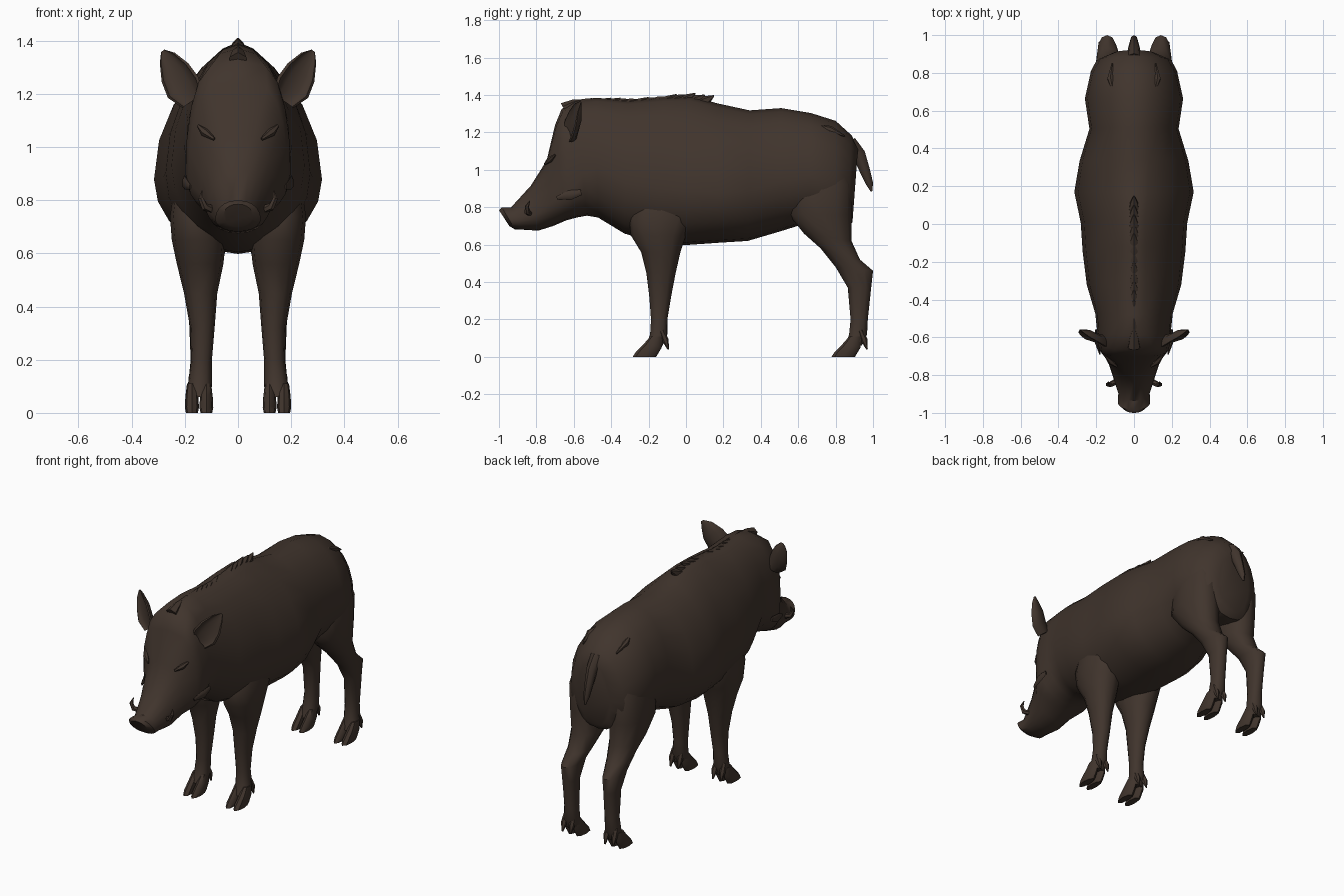
import bpy, bmesh, math, random
from mathutils import Vector as V

random.seed(3)


def material(name, rgb):
    m = bpy.data.materials.new(name)
    m.diffuse_color = (*rgb, 1)
    return m


HIDE = material("dark brown hide", (0.052, 0.035, 0.026))


def loft(name, rings):
    """Skin a list of equal-length point rings and cap both ends."""
    bm = bmesh.new()
    rows = [[bm.verts.new(p) for p in r] for r in rings]
    n = len(rows[0])
    for a, b in zip(rows, rows[1:]):
        for i in range(n):
            bm.faces.new((a[i], a[(i + 1) % n], b[(i + 1) % n], b[i]))
    bm.faces.new(rows[0])
    bm.faces.new(rows[-1])
    bmesh.ops.recalc_face_normals(bm, faces=bm.faces)
    me = bpy.data.meshes.new(name)
    bm.to_mesh(me)
    bm.free()
    me.materials.append(HIDE)
    ob = bpy.data.objects.new(name, me)
    bpy.context.collection.objects.link(ob)
    return ob


def spow(v, e):
    return math.copysign(abs(v) ** e, v)


def body_ring(yt, zt, yb, zb, w, f, e, n=20):
    """Upright section from (yt, zt) to (yb, zb), widest at height fraction f."""
    ring = []
    for i in range(n):
        a = 2 * math.pi * i / n
        c = math.cos(a)
        t = f + c * ((1 - f) if c > 0 else f)
        x = w * spow(math.sin(a), e if c > 0 else 0.95)
        ring.append((x, yb + (yt - yb) * t, zb + (zt - zb) * t))
    return ring


def leg_ring(s, z, y0, y1, x0, x1, tilt=0.0, n=12):
    """Level section of a limb; tilt raises its front edge."""
    ring = []
    for i in range(n):
        a = 2 * math.pi * i / n
        c, d = spow(math.cos(a), 0.9), spow(math.sin(a), 0.9)
        ring.append((s * ((x0 + x1) / 2 + c * (x1 - x0) / 2),
                     (y0 + y1) / 2 + d * (y1 - y0) / 2, z - d * tilt))
    return ring


def spike(name, points, radii, n=6, flat=1.0):
    """Tapering tube along a path; flat squashes it sideways in x."""
    pts = [V(p) for p in points]
    rings = []
    for i, p in enumerate(pts):
        d = (pts[min(i + 1, len(pts) - 1)] - pts[max(i - 1, 0)]).normalized()
        u = d.cross(V((1, 0, 0))).normalized()
        v = u.cross(d)
        rings.append([p + radii[i] * (u * math.cos(k * 2 * math.pi / n)
                      + v * flat * math.sin(k * 2 * math.pi / n)) for k in range(n)])
    return loft(name, rings)


# Body and head: one skin from snout disc to rump
loft("body_and_head", [body_ring(*r) for r in (
    (-1.0, .785, -.945, .70, .055, .5, .9),
    (-.985, .80, -.915, .682, .086, .4, .9),
    (-.935, .80, -.87, .68, .083, .4, .9),
    (-.83, .915, -.79, .675, .113, .35, .9),
    (-.745, 1.05, -.71, .70, .14, .35, .75),
    (-.70, 1.24, -.64, .73, .187, .26, .45),
    (-.665, 1.325, -.585, .745, .198, .27, .55),
    (-.59, 1.37, -.53, .755, .197, .35, .9),
    (-.48, 1.385, -.47, .745, .205, .42, 1.1),
    (-.31, 1.372, -.33, .66, .25, .38, 1.2),
    (-.12, 1.39, -.16, .605, .272, .38, 1.3),
    (.02, 1.395, 0, .598, .282, .36, 1.35),
    (.17, 1.355, .17, .61, .316, .36, 1.25),
    (.34, 1.318, .33, .62, .288, .38, 1.1),
    (.51, 1.33, .50, .67, .236, .4, 1),
    (.67, 1.303, .66, .72, .26, .42, 1.05),
    (.80, 1.262, .80, .69, .23, .42, 1),
    (.885, 1.185, .865, .69, .185, .42, 1),
    (.92, 1.12, .89, .72, .11, .45, 1),
)])

# Limbs: z, front y, back y, inner x, outer x, tilt
FRONT = ((.98, -.18, -.02, .12, .19), (.86, -.27, .03, .09, .238),
         (.74, -.305, .04, .06, .256),
         (.65, -.295, .0, .045, .249), (.56, -.24, -.03, .055, .23),
         (.45, -.212, -.055, .078, .203), (.32, -.196, -.08, .088, .18),
         (.2, -.187, -.1, .098, .176), (.12, -.192, -.1, .098, .186),
         (.06, -.215, -.125, .1, .192))
HIND = ((1.08, .64, .82, .11, .195), (.92, .56, .885, .07, .238),
        (.76, .55, .885, .03, .242), (.64, .63, .885, .04, .222, .02),
        (.55, .72, .93, .062, .205, .03), (.47, .80, 1.0, .09, .195, .01),
        (.37, .865, .99, .098, .185), (.2, .88, .972, .1, .178),
        (.12, .872, .968, .098, .186), (.06, .85, .94, .1, .192))

for s, side in ((1, "left"), (-1, "right")):
    for name, rows, dy in (("front", FRONT, 0), ("hind", HIND, 1.063)):
        loft(f"{name}_leg_{side}", [leg_ring(s, *r) for r in rows])
        # Cloven hooves and dewclaws
        for xa, xb in ((.093, .145), (.147, .2)):
            toe = ((.11, -.19, -.125, xa + .008, xb - .008),
                   (.06, -.225, -.13, xa + .002, xb - .002, .01),
                   (.02, -.27, -.15, xa, xb, .004),
                   (0, -.285, -.16, xa + .004, xb - .004))
            loft(f"{name}_hoof_{side}", [leg_ring(
                s, r[0], r[1] + dy, r[2] + dy, *r[3:], n=8) for r in toe])
            xm = s * (xa + xb) / 2
            spike(f"{name}_dewclaw_{side}",
                  ((xm, -.13 + dy, .14), (xm, -.11 + dy, .09), (xm, -.095 + dy, .04)),
                  (.013, .018, .004))

    # Ear: cupped leaf opening forward
    across, back = V((s * .78, .3, -.55)).normalized(), V((s * -.15, .95, .1))
    rings = []
    for c, w, d in (((.17, -.635, 1.175), .05, .05), ((.207, -.625, 1.225), .073, .05),
                    ((.237, -.605, 1.28), .064, .045), ((.266, -.585, 1.335), .036, .025),
                    ((.283, -.565, 1.362), .008, .006)):
        c = V((s * c[0], c[1], c[2]))
        arc = [math.pi * k / 6 for k in range(7)]
        outer = [c + across * w * math.cos(a) + back * d * math.sin(a) for a in arc]
        inner = [c + across * w * .85 * math.cos(a) + back * d * (.5 * math.sin(a) - .1)
                 for a in reversed(arc)]
        rings.append(outer + inner)
    loft(f"ear_{side}", rings)

    # Tusk curling up beside the snout
    spike(f"tusk_{side}", ((s * .09, -.83, .765), (s * .125, -.85, .775),
                           (s * .14, -.85, .805), (s * .135, -.835, .835)),
          (.016, .015, .011, .002))
    # Brow ridge over the eye
    spike(f"brow_{side}", ((s * .09, -.755, 1.03), (s * .125, -.728, 1.055),
                           (s * .15, -.70, 1.08)), (.006, .016, .006))
    # Loose bristle tufts on the cheek and rump
    spike(f"cheek_tuft_{side}", ((s * .18, -.69, .85), (s * .2, -.62, .865),
                                 (s * .2, -.56, .88)), (.01, .026, .015), flat=.4)
    spike(f"rump_tuft_{side}", ((s * .11, .70, 1.24), (s * .125, .77, 1.218),
                                (s * .115, .85, 1.18)), (.004, .018, .004))

# Tail
spike("tail", ((0, .87, 1.14), (0, .925, 1.08), (0, .955, 1.0), (0, .98, .93),
               (0, .993, .885)), (.045, .036, .028, .02, .005), 8, .9)

# Bristle mane along the spine, swept backward
for i in range(15):
    y = -.62 + i * .05
    top = 1.37 + .024 * max(0, 1 - abs(y + .03) / .25) - .05 * max(0, -.54 - y)
    spike("mane_bristle", ((0, y - .03, top - .045), (0, y + .03, top - .012),
                           (0, y + .07, top + .006 + random.uniform(0, .012))),
          (.04, .026, .003), flat=.9)

# Smooth shading with sharp edges kept
bpy.ops.object.select_all(action='SELECT')
bpy.context.view_layer.objects.active = bpy.data.objects["body_and_head"]
bpy.ops.object.shade_smooth_by_angle(angle=math.radians(45))
